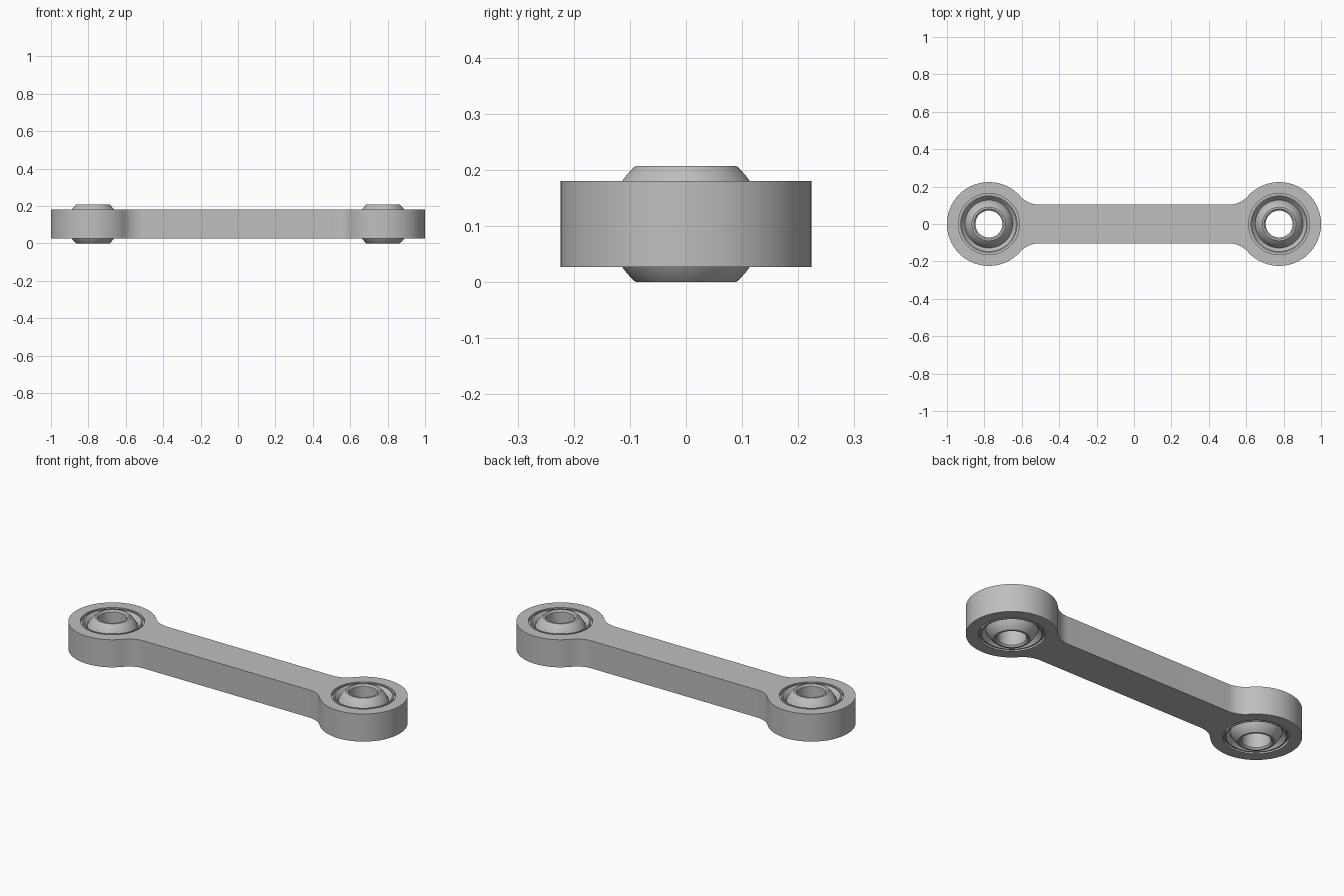
import bpy, bmesh
from math import sin, cos, pi, atan2, hypot, sqrt

cube = bpy.data.objects.get("Cube")
if cube:
    bpy.data.objects.remove(cube, do_unlink=True)

EYE_X, EYE_R, HOLE_R = 0.776, 0.224, 0.163
BAR_HALF, HALF_T = 0.104, 0.077
MID_Z, BALL_R, BALL_HALF = 0.1035, 0.137, 0.1035
SEG = 96

steel = bpy.data.materials.new("steel_grey")
steel.use_nodes = True
grey = (0.52, 0.52, 0.52, 1)
steel.diffuse_color = grey
bsdf = steel.node_tree.nodes["Principled BSDF"]
bsdf.inputs["Base Color"].default_value = grey
bsdf.inputs["Roughness"].default_value = 0.5


def arc(cx, cy, r, a0, a1, n):
    return [(cx + r * cos(a0 + (a1 - a0) * i / n),
             cy + r * sin(a0 + (a1 - a0) * i / n)) for i in range(n + 1)]


def finish(bm, name, x=0):
    bmesh.ops.recalc_face_normals(bm, faces=bm.faces[:])
    mesh = bpy.data.meshes.new(name)
    bm.to_mesh(mesh)
    bm.free()
    mesh.materials.append(steel)
    obj = bpy.data.objects.new(name, mesh)
    obj.location = (x, 0, MID_Z)
    bpy.context.collection.objects.link(obj)
    bpy.ops.object.select_all(action='DESELECT')
    obj.select_set(True)
    bpy.context.view_layer.objects.active = obj
    bpy.ops.object.shade_smooth_by_angle(angle=pi / 7)
    return obj


def add_loop(bm, pts, z):
    vs = [bm.verts.new((x, y, z)) for x, y in pts]
    return [bm.edges.new((vs[i - 1], vs[i])) for i in range(len(vs))]


def lathe(name, profile, x):
    """Spin a closed (radius, height) profile around the vertical axis."""
    bm = bmesh.new()
    rings = [[bm.verts.new((r * cos(2 * pi * s / SEG), r * sin(2 * pi * s / SEG), z))
              for s in range(SEG)] for r, z in profile]
    for k in range(len(rings)):
        a, b = rings[k - 1], rings[k]
        for s in range(SEG):
            bm.faces.new((a[s - 1], a[s], b[s], b[s - 1]))
    return finish(bm, name, x)


# Link body: two round eyes blended into a straight bar by fillets
fx = 0.51
dx = EYE_X - fx
fr = (dx**2 + BAR_HALF**2 - EYE_R**2) / (2 * (EYE_R - BAR_HALF))
fy = BAR_HALF + fr
quarter = arc(EYE_X, 0, EYE_R, 0, pi - atan2(fy, dx), 40)
quarter += arc(fx, fy, fr, -atan2(fy, dx), -pi / 2, 14)[1:]
half = quarter + [(-x, y) for x, y in reversed(quarter)]
outline = half + [(x, -y) for x, y in reversed(half[1:-1])]

bm = bmesh.new()
edges = add_loop(bm, outline, -HALF_T)
for side in (-1, 1):
    edges += add_loop(bm, arc(side * EYE_X, 0, HOLE_R, 0, 2 * pi, SEG)[:-1], -HALF_T)
bmesh.ops.triangle_fill(bm, use_beauty=True, use_dissolve=False, edges=edges)
ext = bmesh.ops.extrude_face_region(bm, geom=bm.faces[:], use_keep_orig=True)
bmesh.ops.translate(bm, vec=(0, 0, 2 * HALF_T),
                    verts=[g for g in ext["geom"] if isinstance(g, bmesh.types.BMVert)])
finish(bm, "link_body")

# Bearing race section: groove at the rim, lip, and cone down to the ball
upper = [(HOLE_R, 0.062), (0.153, 0.062), (0.153, 0.075), (0.147, 0.075), (0.128, 0.052)]
race = upper + [(r, -z) for r, z in reversed(upper)]

# Ball section: spherical outside, flat ends, chamfered bore
ball = []
for i in range(25):
    z = BALL_HALF * (1 - 2 * i / 24)
    ball.append((sqrt(BALL_R**2 - z**2), z))
ball += [(0.080, -BALL_HALF), (0.072, -0.095), (0.072, 0.095), (0.080, BALL_HALF)]

for side, label in ((-1, "right"), (1, "left")):
    lathe(label + "_bearing_race", race, side * EYE_X)
    lathe(label + "_bearing_ball", ball, side * EYE_X)
